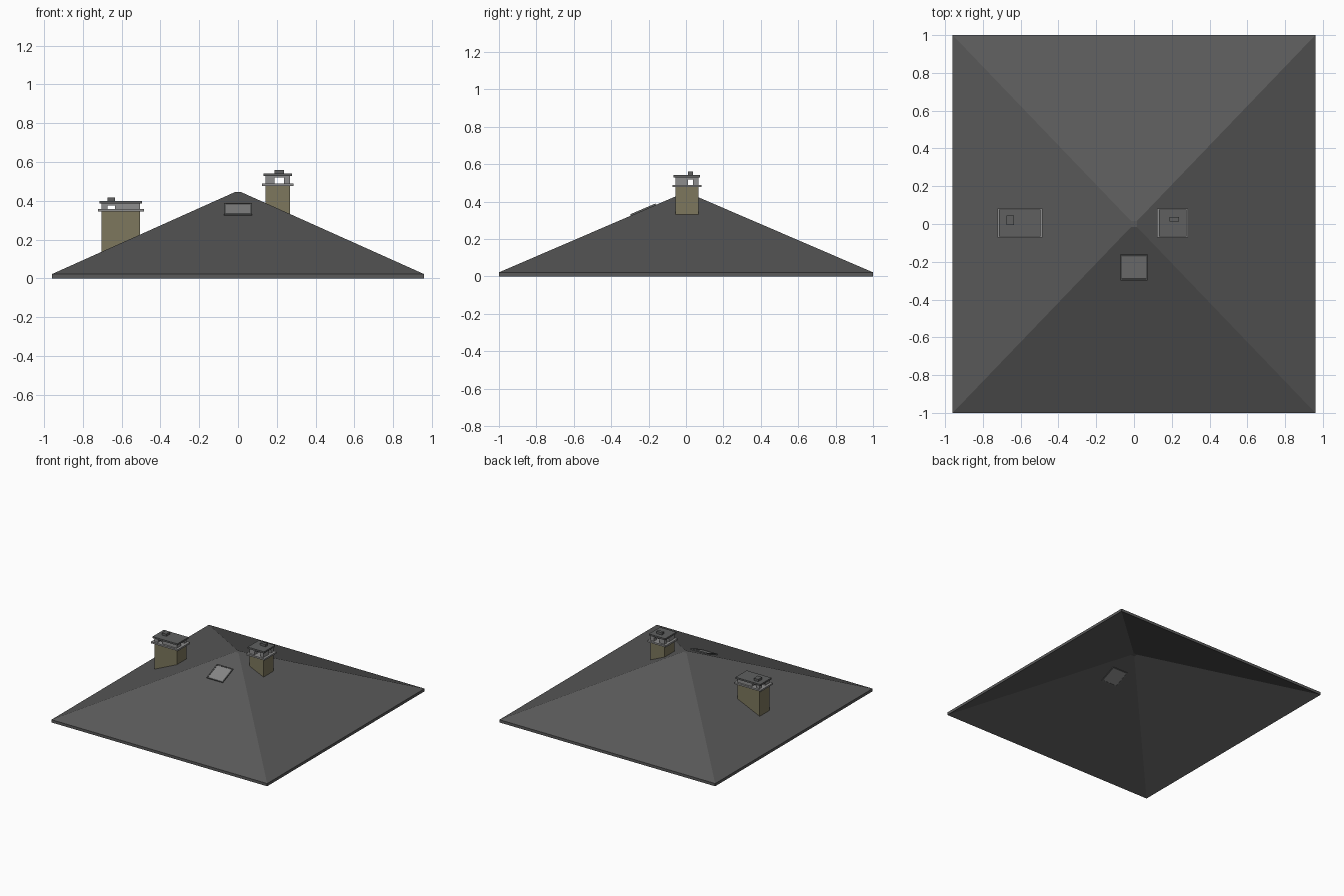
import bpy, bmesh, math

if "Cube" in bpy.data.objects:
    bpy.data.objects.remove(bpy.data.objects["Cube"])

HX, HY, EAVE, TOP, T = 0.96, 1.0, 0.022, 0.445, 0.018   # roof half sizes, heights, thickness
FLAT = 0.016                                            # half width of the flat tip


def material(name, r, g, b):
    m = bpy.data.materials.new(name)
    m.diffuse_color = (r, g, b, 1)
    m.use_nodes = True
    m.node_tree.nodes["Principled BSDF"].inputs["Base Color"].default_value = m.diffuse_color
    return m


SLATE = material("dark slate", 0.100, 0.100, 0.100)
STONE = material("olive stone", 0.205, 0.185, 0.110)
CAP = material("charcoal cap", 0.115, 0.118, 0.118)
CONCRETE = material("pale concrete", 0.27, 0.27, 0.27)
GLASS = material("grey glass", 0.24, 0.24, 0.24)


def roof_z(x):
    return EAVE + (HX - abs(x)) * (TOP - EAVE) / (HX - FLAT)


def finish(bm, name, mat):
    bmesh.ops.recalc_face_normals(bm, faces=bm.faces)
    me = bpy.data.meshes.new(name)
    bm.to_mesh(me)
    bm.free()
    me.materials.append(mat)
    ob = bpy.data.objects.new(name, me)
    bpy.context.collection.objects.link(ob)
    return ob


def box(name, x0, x1, y0, y1, z0, z1, mat, slope_base=False):
    """Box between two corners; slope_base lets the bottom follow the roof."""
    bm = bmesh.new()
    bmesh.ops.create_cube(bm, size=1)
    for v in bm.verts:
        x = x1 if v.co.x > 0 else x0
        y = y1 if v.co.y > 0 else y0
        z = z1 if v.co.z > 0 else (roof_z(x) - 0.006 if slope_base else z0)
        v.co = (x, y, z)
    return finish(bm, name, mat)


# Hollow pyramid roof: rings from the inner tip, out to the eave, up to the flat tip
bm = bmesh.new()
rings = []
for hx, hy, z in [(FLAT, FLAT, TOP - T), (HX, HY, 0.0), (HX, HY, EAVE), (FLAT, FLAT, TOP)]:
    rings.append([bm.verts.new((sx * hx, sy * hy, z))
                  for sx, sy in ((-1, -1), (1, -1), (1, 1), (-1, 1))])
for a, b in zip(rings, rings[1:]):
    for i in range(4):
        j = (i + 1) % 4
        bm.faces.new((a[i], a[j], b[j], b[i]))
bm.faces.new(rings[0])
bm.faces.new(rings[-1])
finish(bm, "roof", SLATE)

# Skylight lying in the front slope, visible from both sides
pitch = math.atan2(TOP - EAVE, HY - FLAT)
yc = -0.228
zc = EAVE + (HY + yc) * math.tan(pitch)


def skylight_part(name, x0, x1, v0, v1, n0, n1, mat):
    ob = box(name, x0, x1, v0, v1, n0, n1, mat)
    ob.location = (0, yc, zc)
    ob.rotation_euler = (pitch, 0, 0)


W, L, B = 0.072, 0.073, 0.009
for side in (-1, 1):
    xs = sorted((side * W, side * (W - B)))
    vs = sorted((side * L, side * (L - B)))
    skylight_part("skylight_side_frame", *xs, -L, L, -0.022, 0.008, CAP)
    skylight_part("skylight_end_frame", -W + B, W - B, *vs, -0.022, 0.008, CAP)
skylight_part("skylight_glass", -W + B, W - B, -L + B, L - B, -0.02, 0.005, GLASS)


def chimney(name, x0, x1, z, cap_x, cap_y, rise):
    """Stone stack, ledge, vented block with crossing gaps, lid and small vent cap."""
    y0, y1 = -0.057, 0.067
    box(name + "_stack", x0, x1, y0, y1, 0, z, STONE, slope_base=True)
    box(name + "_ledge", x0 - 0.02, x1 + 0.02, y0 - 0.015, y1 + 0.015, z, z + 0.013, CONCRETE)
    zb, zt = z + 0.013, z + 0.013 + rise
    for i, (xa, xb) in enumerate(((x0, cap_x[0]), (cap_x[1], x1))):
        for ya, yb in ((y0, cap_y[0]), (cap_y[1], y1)):
            box(name + "_vent_block", xa, xb, ya, yb, zb, zt - 0.01, CONCRETE)
    box(name + "_vent_lintel", x0, x1, y0, y1, zt - 0.01, zt, CONCRETE)
    box(name + "_lid", x0 - 0.011, x1 + 0.011, y0 - 0.009, y1 + 0.009, zt, zt + 0.013, CAP)
    box(name + "_vent_cap", *cap_x, *cap_y, zt + 0.013, zt + 0.031, CAP)


chimney("left_chimney", -0.703, -0.505, 0.346, (-0.674, -0.634), (-0.006, 0.044), 0.028)
chimney("right_chimney", 0.143, 0.267, 0.477, (0.188, 0.238), (0.012, 0.038), 0.039)
